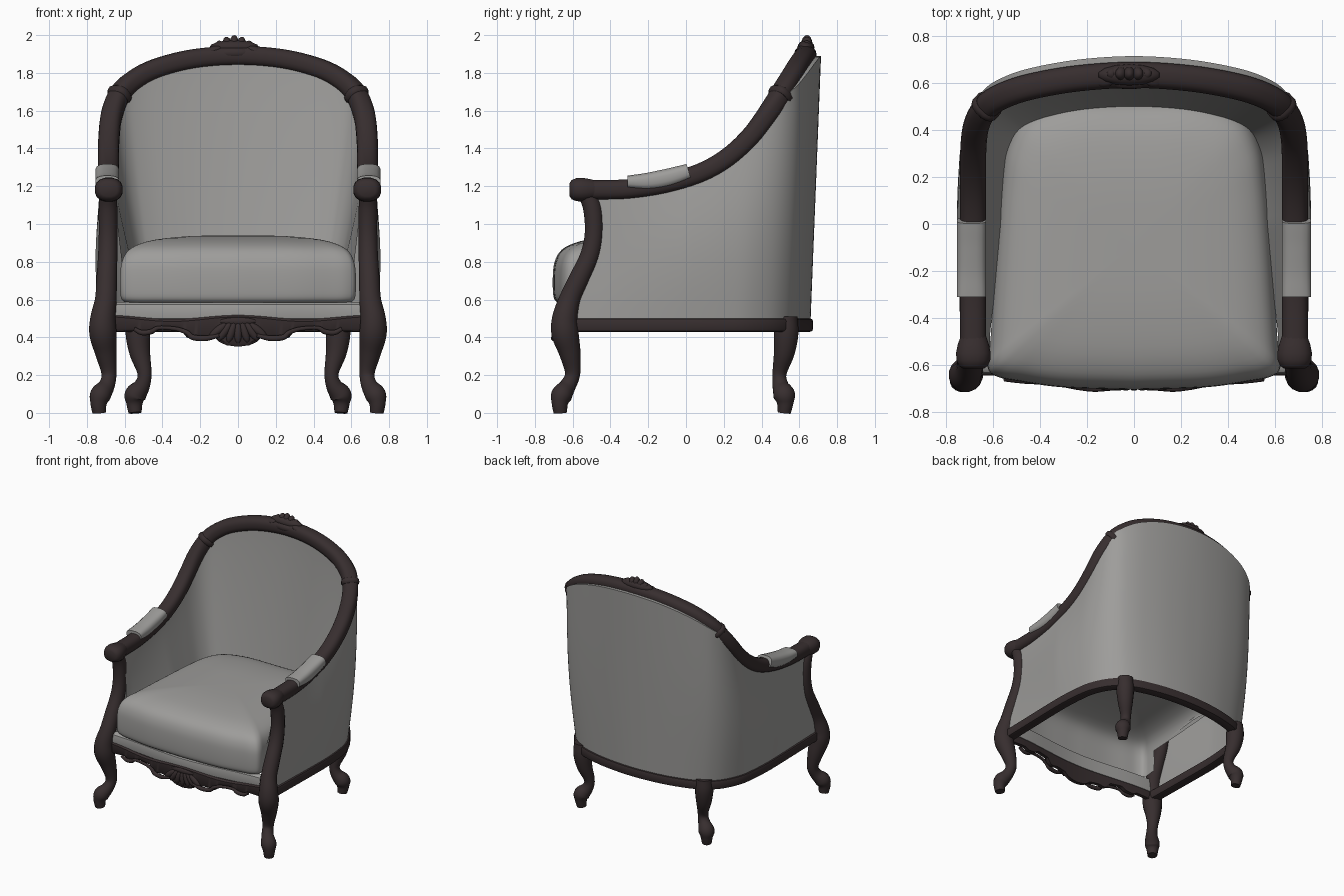
import bpy, bmesh, math
from mathutils import Vector as V, Matrix

if "Cube" in bpy.data.objects:
    bpy.data.objects.remove(bpy.data.objects["Cube"])


def material(name, col):
    m = bpy.data.materials.new(name)
    m.diffuse_color = (*col, 1)
    m.use_nodes = True
    m.node_tree.nodes["Principled BSDF"].inputs["Base Color"].default_value = m.diffuse_color
    return m


WOOD = material("dark_wood", (0.038, 0.027, 0.028))
CLOTH = material("grey_fabric", (0.34, 0.335, 0.325))


def finish(name, bm, mat, angle=40):
    bmesh.ops.recalc_face_normals(bm, faces=bm.faces)
    me = bpy.data.meshes.new(name)
    bm.to_mesh(me)
    bm.free()
    me.materials.append(mat)
    ob = bpy.data.objects.new(name, me)
    bpy.context.collection.objects.link(ob)
    bpy.ops.object.select_all(action='DESELECT')
    ob.select_set(True)
    bpy.context.view_layer.objects.active = ob
    bpy.ops.object.shade_smooth_by_angle(angle=math.radians(angle))


def loft(name, rings, mat, closed=True, caps=True, angle=40, drop=None):
    """Skin a list of equally long point rings; drop(centre) leaves faces out."""
    bm = bmesh.new()
    rows = [[bm.verts.new(p) for p in r] for r in rings]
    n = len(rows[0])
    for a, b in zip(rows, rows[1:]):
        for i in range(n if closed else n - 1):
            j = (i + 1) % n
            bm.faces.new((a[i], a[j], b[j], b[i]))
    if caps:
        bm.faces.new(rows[0])
        bm.faces.new(rows[-1])
    if drop:
        gone = [f for f in bm.faces if drop(f.calc_center_median())]
        bmesh.ops.delete(bm, geom=gone, context='FACES')
    finish(name, bm, mat, angle)


def spline(pts, k=5):
    """Catmull-Rom through points of any dimension."""
    p = [V(q) for q in pts]
    p = [2 * p[0] - p[1]] + p + [2 * p[-1] - p[-2]]
    out = []
    for a, b, c, d in zip(p, p[1:], p[2:], p[3:]):
        for i in range(k):
            t = i / k
            out.append(0.5 * (2 * b + (c - a) * t + (2 * a - 5 * b + 4 * c - d) * t * t
                              + (3 * b - a - 3 * c + d) * t ** 3))
    return out + [p[-2]]


def sweep(name, path, radii, mat, up=(0, 0, 1), sides=16, power=1.0):
    """Sweep an oval (power 1) or squarish (power < 1) section; radii are (across, along up)."""
    rings = []
    for i, p in enumerate(path):
        t = (path[min(i + 1, len(path) - 1)] - path[max(i - 1, 0)]).normalized()
        u = t.cross(V(up)).normalized()
        v = u.cross(t)
        ru, rv = radii[i] if isinstance(radii, list) else radii
        angles = [2 * math.pi * (k + 0.5) / sides for k in range(sides)]
        rings.append([p + u * ru * math.copysign(abs(math.cos(a)) ** power, math.cos(a))
                      + v * rv * math.copysign(abs(math.sin(a)) ** power, math.sin(a))
                      for a in angles])
    loft(name, rings, mat)


def limb(name, pts, sx=1, up=(0, 1, 0)):
    """Round tapering wooden limb from (x, y, z, radius) points."""
    s = spline(pts)
    sweep(name, [V((sx * q[0], q[1], q[2])) for q in s], [(q[3], q[3]) for q in s], WOOD, up)


def blobs(name, items):
    """Carving made of (centre, size, tilt about y) ellipsoids."""
    bm = bmesh.new()
    for c, s, tilt in items:
        m = Matrix.Translation(c) @ Matrix.Rotation(tilt, 4, 'Y') @ Matrix.Diagonal((*s, 1))
        bmesh.ops.create_uvsphere(bm, u_segments=14, v_segments=8, radius=1, matrix=m)
    finish(name, bm, WOOD, 60)


def mirrored(half):
    """Full path from a half path that ends on the centre line."""
    return [V((-p[0], *p[1:])) for p in half] + [V(p) for p in half[-2::-1]]


def table(rows, t):
    """Linear lookup in rising (key, value) rows."""
    for (a, va), (b, vb) in zip(rows, rows[1:]):
        if t <= b:
            return va + (vb - va) * (t - a) / (b - a)
    return rows[-1][1]


def clamp(t):
    return max(0.0, min(1.0, t))


# plan and height of the top rail, with the matching plan of the base rail
top = [(.685, -.48, 1.18), (.685, -.3, 1.185), (.685, -.1, 1.215), (.685, .08, 1.27),
       (.685, .22, 1.35), (.683, .34, 1.46), (.668, .43, 1.58), (.627, .50, 1.685),
       (.56, .545, 1.755), (.44, .585, 1.82), (.24, .62, 1.872), (0, .635, 1.89)]
base = [(.70, -.60), (.705, -.35), (.71, -.1), (.71, .05), (.70, .2), (.68, .32),
        (.63, .43), (.57, .50), (.50, .545), (.39, .585), (.22, .62), (0, .635)]
top_path = spline(mirrored(top))
base_path = spline(mirrored([(x, y, .5) for x, y in base]))

# front post and cabriole leg as (x, y, z, radius)
post = [(.687, -.53, 1.17, .045), (.688, -.495, 1.08, .05), (.688, -.487, .95, .05),
        (.69, -.51, .83, .052), (.695, -.565, .71, .055), (.70, -.615, .60, .058),
        (.715, -.642, .50, .068), (.715, -.64, .42, .073), (.70, -.615, .32, .058),
        (.683, -.60, .21, .041), (.695, -.625, .145, .043), (.728, -.658, .095, .056),
        (.738, -.668, .05, .044), (.735, -.665, 0, .036)]
post_y = [(p[2], p[1]) for p in post[6::-1]]

# upholstered shell: outer skin down to the base rail, inner skin down to the cushion
ROWS = 14
cols = []
for i, (a, b) in enumerate(zip(base_path, top_path)):
    j, k = max(i - 1, 0), min(i + 1, len(base_path) - 1)
    t = (base_path[k] - base_path[j]) + (top_path[k] - top_path[j])
    n = V((-t.y, t.x, 0)).normalized()
    s0 = (.79 - .5) / (b.z - .5)
    col = []
    for out in (1, 0):
        for r in range(ROWS + 1):
            q = r / ROWS if out else 1 - r / ROWS
            s = q if out else s0 + (1 - s0) * q
            p = a.lerp(b, s)
            back = clamp((p.y + .5) / .5)
            f = clamp((-.1 - p.y) / .4)
            if out:
                p += n * (.02 + .005 * back + .055 * s * n.y ** 2
                          + .03 * back * math.sin(math.pi * s) * abs(n.x))
            else:
                p -= n * (.03 + (.05 + .06 * back) * (1 - q) ** 1.2)
            p.y += f * (table(post_y, p.z) - (-.6 + .12 * s))
            col.append(p)
    cols.append(col)
loft("upholstered_shell", cols, CLOTH, closed=False, caps=False, angle=50)

# top rail and base rail
rail = [V((-.685, -.56, 1.182))] + top_path + [V((.685, -.56, 1.182))]
sweep("top_rail", rail, (.056, .053), WOOD, sides=20, power=.8)
sweep("base_rail", [p - V((0, 0, .035)) for p in base_path], (.038, .036), WOOD,
      sides=12, power=.4)

for s, side in ((-1, "left"), (1, "right")):
    limb("front_post_leg_" + side, post, s)
    limb("back_leg_" + side,
         [(.53, .53, .51, .06), (.53, .53, .42, .066), (.52, .52, .32, .056),
          (.495, .495, .21, .038), (.508, .50, .145, .043), (.543, .52, .095, .058),
          (.548, .525, .05, .044), (.545, .52, 0, .035)], s)
    # rounded hand rest at the end of the arm
    hand = [(-.616, .045, .036), (-.605, .062, .052), (-.58, .073, .062), (-.55, .075, .064),
            (-.515, .068, .058), (-.48, .056, .05)]
    sweep("hand_rest_" + side, [V((s * .684, y, 1.182)) for y, _, _ in hand],
          [(a, b) for _, a, b in hand], WOOD, power=.85)
    # padded arm rest
    pad = spline([(s * .692, -.31, 1.222), (s * .692, -.2, 1.225), (s * .692, -.09, 1.245),
                  (s * .692, .015, 1.278)])
    m = len(pad) - 1
    sweep("arm_pad_" + side, pad,
          [(.063, .034 + .012 * math.sin(math.pi * i / m) + .008 * i / m) for i in range(m + 1)],
          CLOTH, power=.7)
    # collar on the rail where the back begins
    k = 7 * 5
    c, d = top_path[k].copy(), (top_path[k + 1] - top_path[k - 1]).normalized()
    c.x, d.x = -s * c.x, -s * d.x
    sweep("rail_collar_" + side, [c + d * o for o in (-.02, -.01, .01, .02)],
          [(.057, .053), (.065, .061), (.065, .061), (.057, .053)], WOOD, power=.8)
    # scrolls carved on the apron
    limb("apron_scroll_" + side,
         [(.10, -.70, .41, .010), (.17, -.70, .395, .015), (.24, -.692, .40, .015),
          (.27, -.688, .425, .013), (.33, -.68, .445, .011), (.42, -.672, .45, .011),
          (.46, -.667, .43, .014), (.51, -.662, .425, .014), (.55, -.66, .445, .011)],
         s, (0, 0, 1))

# scalloped apron with the fabric band above it
edge = [(0, .35), (.06, .358), (.10, .375), (.12, .395), (.2, .405), (.25, .392), (.275, .40),
        (.30, .44), (.4, .45), (.44, .425), (.5, .418), (.54, .435), (.66, .43)]
rings, band = [], []
for i in range(89):
    x = -.66 + .015 * i
    y = -.645 - .025 * (1 + math.cos(math.pi * x / .65))
    z, lo = .508 + .012 * math.cos(x * 9), table(edge, abs(x))
    rings.append([(x, y + .012, lo), (x, y, lo + .015), (x, y, z - .012),
                  (x, y + .012, z), (x, y + .04, z), (x, y + .04, lo)])
    band.append([(x, y + .03, .49), (x, y + .012, .50), (x, y + .006, .54), (x, y + .012, .575),
                 (x, y + .03, .588), (x, y + .05, .588), (x, y + .045, .49)])
loft("front_apron", rings, WOOD)
loft("seat_band", band, CLOTH)

# shell carving in the middle of the apron
blobs("apron_shell", [((.035 * k, -.69, .425 + .004 * abs(k)), (.022, .02, .06), -.3 * k)
                      for k in range(-3, 4)] + [((0, -.69, .485), (.10, .014, .022), 0)])

# crest carving on top of the back
blobs("crest_carving",
      [((-.02 + .032 * k, .64, 1.95 - .0045 * k * k), (.026, .03, .05 - .003 * abs(k)), .3 * k)
       for k in range(-3, 4)]
      + [((-.02, .635, 1.935), (.135, .045, .038), 0), ((-.13, .622, 1.92), (.055, .04, .022), -.25),
         ((.09, .622, 1.92), (.052, .04, .022), .25), ((-.02, .602, 1.905), (.1, .028, .03), 0)])

# seat cushion: domed top and front face, open where the shell hides it
h = spline([(0, -.705), (.3, -.695), (.48, -.67), (.58, -.65), (.622, -.61), (.615, -.5),
            (.59, -.1), (.57, .15), (.54, .33), (.46, .46), (.27, .525), (0, .53)])
outline = h + [V((-p.x, p.y)) for p in h[-2:0:-1]]
profile = spline([(.96, .585), (.99, .605), (1, .65), (1, .73), (.987, .795), (.945, .85),
                  (.86, .888), (.70, .917), (.4, .936), (.02, .94)], 3)
loft("seat_cushion", [[(p.x * k, -.09 + (p.y + .09) * k, z) for p in outline]
                      for k, z in profile], CLOTH, angle=60,
     drop=lambda c: c.z < .586 or (c.y > -.5 and c.z < .77))
